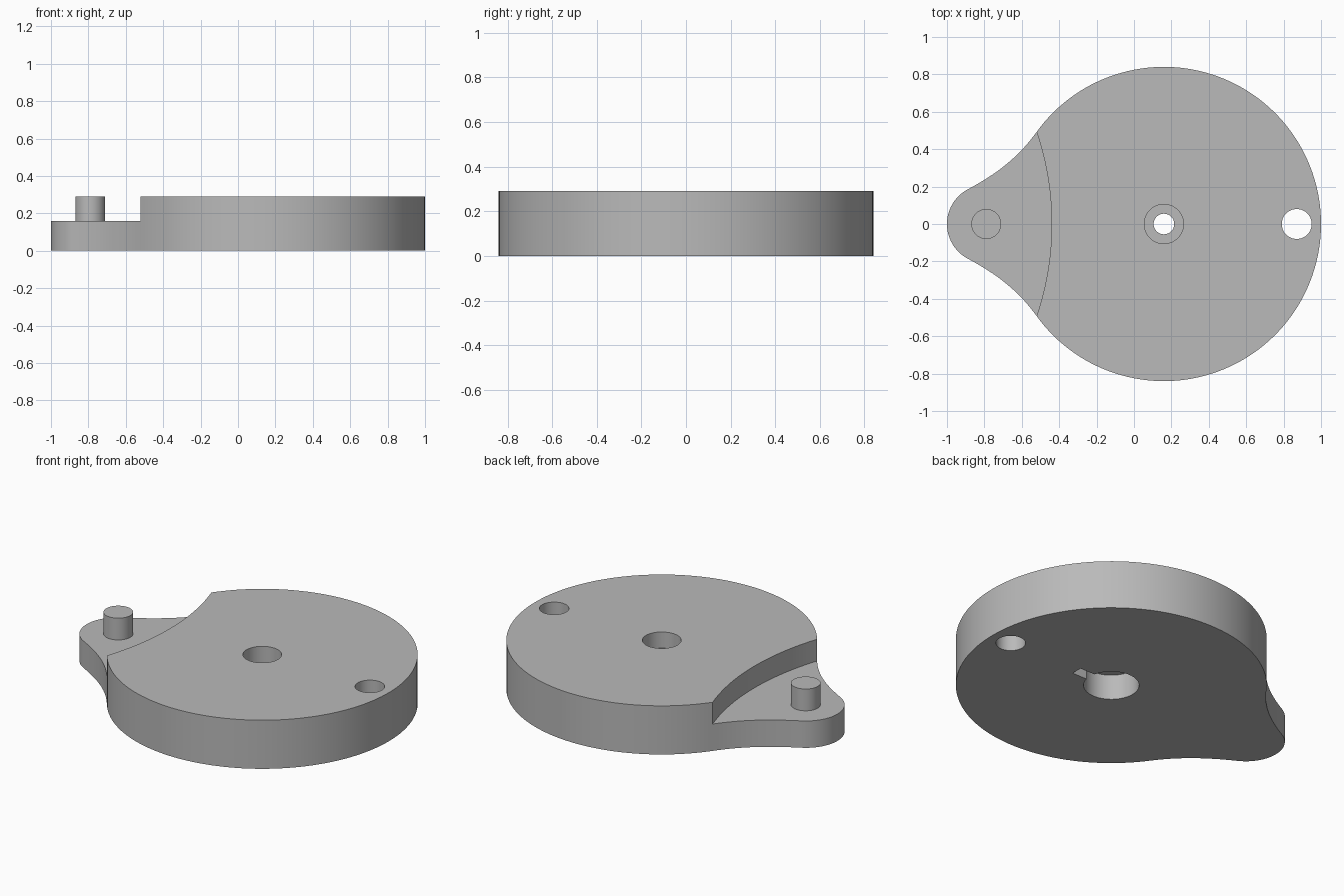
import bpy, bmesh, math
from mathutils import Vector
from mathutils.geometry import interpolate_bezier

if "Cube" in bpy.data.objects:
    bpy.data.objects.remove(bpy.data.objects["Cube"])

HUB = 0.16       # x of the disc centre
R = 0.84         # disc radius
H = 0.29         # full height
STEP = 0.16      # height of the lobe
PIN_X = -0.79    # x of the pin and lobe nose centre
NOSE = 0.21      # lobe nose radius

grey = bpy.data.materials.new("grey metal")
grey.diffuse_color = (0.49, 0.49, 0.49, 1)
grey.use_nodes = True
grey.node_tree.nodes["Principled BSDF"].inputs["Base Color"].default_value = grey.diffuse_color


def arc(cx, r, a0, a1, n):
    return [(cx + r * math.cos(a0 + (a1 - a0) * i / n),
             r * math.sin(a0 + (a1 - a0) * i / n)) for i in range(n + 1)]


def circle(cx, r, n=64):
    return arc(cx, r, 0, 2 * math.pi, n)[:-1]


def prism(name, pts, z0, z1):
    bm = bmesh.new()
    face = bm.faces.new([bm.verts.new((x, y, z0)) for x, y in pts])
    ext = bmesh.ops.extrude_face_region(bm, geom=[face])
    top = [v for v in ext["geom"] if isinstance(v, bmesh.types.BMVert)]
    bmesh.ops.translate(bm, verts=top, vec=(0, 0, z1 - z0))
    bmesh.ops.recalc_face_normals(bm, faces=bm.faces)
    mesh = bpy.data.meshes.new(name)
    bm.to_mesh(mesh)
    bm.free()
    mesh.materials.append(grey)
    obj = bpy.data.objects.new(name, mesh)
    bpy.context.collection.objects.link(obj)
    return obj


def cut(target, name, pts, z0, z1):
    cutter = prism(name, pts, z0, z1)
    cutter.hide_render = True
    mod = target.modifiers.new(name, "BOOLEAN")
    mod.operation = "DIFFERENCE"
    mod.solver = "EXACT"
    mod.object = cutter
    bpy.context.view_layer.objects.active = target
    bpy.ops.object.modifier_apply(modifier=name)
    bpy.data.objects.remove(cutter)


def smooth(obj):
    bpy.ops.object.select_all(action="DESELECT")
    obj.select_set(True)
    bpy.context.view_layer.objects.active = obj
    bpy.ops.object.shade_smooth_by_angle(angle=math.radians(25))


# Upper half outline: disc rim, concave flank, rounded nose; then mirrored
join = math.atan2(0.49, -0.68)
nose_a = math.radians(118)
p0 = Vector((HUB + R * math.cos(join), R * math.sin(join), 0))
p3 = Vector((PIN_X + NOSE * math.cos(nose_a), NOSE * math.sin(nose_a), 0))
p1 = p0 + 0.17 * Vector((-math.sin(join), math.cos(join), 0))
p2 = p3 - 0.17 * Vector((-math.sin(nose_a), math.cos(nose_a), 0))
flank = [(p.x, p.y) for p in interpolate_bezier(p0, p1, p2, p3, 20)]
half = arc(HUB, R, 0, join, 60) + flank[1:-1] + arc(PIN_X, NOSE, nose_a, math.pi, 16)
outline = half + [(x, -y) for x, y in reversed(half[1:-1])]

# Disc with lowered lobe, crank hole and stepped hub bore
body = prism("cam_disc", outline, 0, H)
cut(body, "lobe_step", circle(-1.98, 1.54, 256), STEP, 0.6)
cut(body, "rim_hole", circle(0.87, 0.08), -0.1, 0.5)
cut(body, "hub_hole", circle(HUB, 0.055), -0.1, 0.5)
cut(body, "top_counterbore", circle(HUB, 0.105), H - 0.095, 0.5)

# Bottom bore with its key slot, as one keyhole profile
slot = math.asin(0.033 / 0.15)
keyhole = arc(HUB, 0.15, slot, 2 * math.pi - slot, 64)
keyhole += [(HUB + 0.245, -0.033), (HUB + 0.245, 0.033)]
cut(body, "bottom_keyed_bore", keyhole, -0.1, 0.15)
smooth(body)

# Pin standing on the lobe
pin = prism("lobe_pin", circle(PIN_X, 0.08), STEP - 0.02, H)
smooth(pin)
